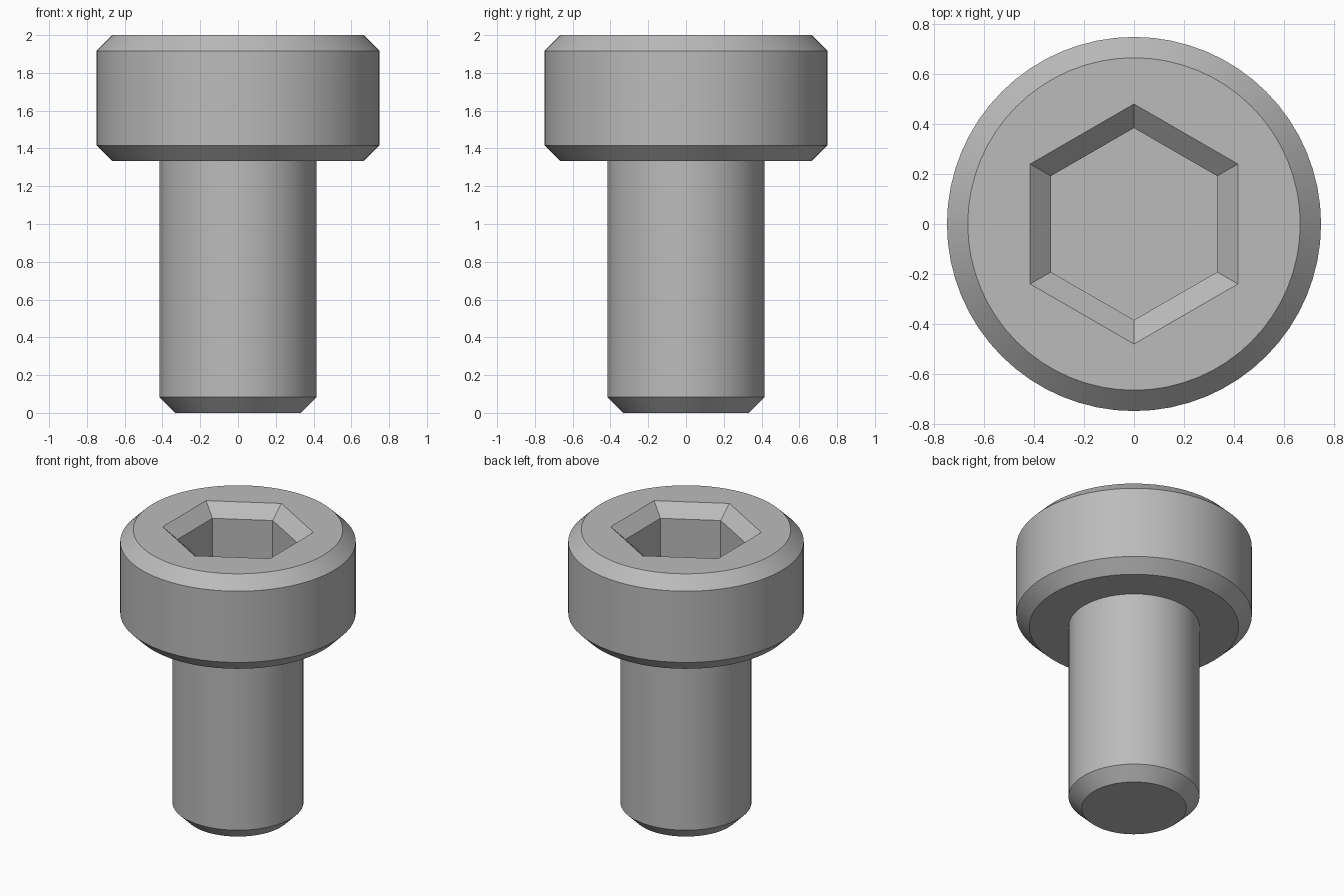
import bpy, bmesh, math

cube = bpy.data.objects.get("Cube")
if cube:
    bpy.data.objects.remove(cube, do_unlink=True)

SIDES = 64
CHAMFER = 1 / 12
HEAD_R, SHANK_R, SOCKET_R = 0.75, 5 / 12, 1 / 3   # socket radius is to its flats
HEAD_Z, TOP_Z, FLOOR_Z = 4 / 3, 2.0, 1.58

steel = bpy.data.materials.new("grey steel")
steel.use_nodes = True
GREY = (0.5, 0.5, 0.5, 1)
steel.diffuse_color = GREY
steel.node_tree.nodes["Principled BSDF"].inputs["Base Color"].default_value = GREY


def ring(bm, radius, z, sides):
    """Closed loop of vertices with one corner on the y axis."""
    angles = [math.pi / 2 + math.tau * i / sides for i in range(sides)]
    return [bm.verts.new((radius * math.cos(a), radius * math.sin(a), z)) for a in angles]


def loft(bm, profile, sides):
    """Join rings given as (radius, z) and return them."""
    rings = [ring(bm, r, z, sides) for r, z in profile]
    for low, high in zip(rings, rings[1:]):
        for i in range(sides):
            j = (i + 1) % sides
            bm.faces.new((low[i], low[j], high[j], high[i]))
    return rings


def loop_edges(bm, verts):
    return [bm.edges.get((v, verts[i - 1])) for i, v in enumerate(verts)]


def finish(bm, name):
    bm.normal_update()
    mesh = bpy.data.meshes.new(name)
    bm.to_mesh(mesh)
    bm.free()
    mesh.materials.append(steel)
    obj = bpy.data.objects.new(name, mesh)
    bpy.context.collection.objects.link(obj)
    bpy.ops.object.select_all(action="DESELECT")
    obj.select_set(True)
    bpy.context.view_layer.objects.active = obj
    bpy.ops.object.shade_smooth_by_angle(angle=math.radians(25))


# Shank with chamfered tip
bm = bmesh.new()
rings = loft(bm, [(SHANK_R - CHAMFER, 0), (SHANK_R, CHAMFER), (SHANK_R, HEAD_Z)], SIDES)
bm.faces.new(reversed(rings[0]))
finish(bm, "shank")

# Head: chamfered drum with a ring-shaped underside
bm = bmesh.new()
drum = loft(bm, [(SHANK_R, HEAD_Z), (HEAD_R - CHAMFER, HEAD_Z),
                 (HEAD_R, HEAD_Z + CHAMFER), (HEAD_R, TOP_Z - CHAMFER),
                 (HEAD_R - CHAMFER, TOP_Z)], SIDES)

# Hexagonal socket with a chamfered mouth and flat floor
to_corner = 1 / math.cos(math.pi / 6)
socket = loft(bm, [((SOCKET_R + CHAMFER) * to_corner, TOP_Z),
                   (SOCKET_R * to_corner, TOP_Z - CHAMFER),
                   (SOCKET_R * to_corner, FLOOR_Z)], 6)
bm.faces.new(socket[-1])

# Flat top between the rim and the socket mouth
rim = loop_edges(bm, drum[-1]) + loop_edges(bm, socket[0])
bmesh.ops.triangle_fill(bm, edges=rim, use_beauty=True, normal=(0, 0, 1))
bmesh.ops.recalc_face_normals(bm, faces=bm.faces)
# The drum wall must face outwards
bm.normal_update()
wall = next(f for f in bm.faces if f.calc_center_median().xy.length > HEAD_R * 0.98)
if wall.normal.xy.dot(wall.calc_center_median().xy) < 0:
    bmesh.ops.reverse_faces(bm, faces=bm.faces)
finish(bm, "head")
